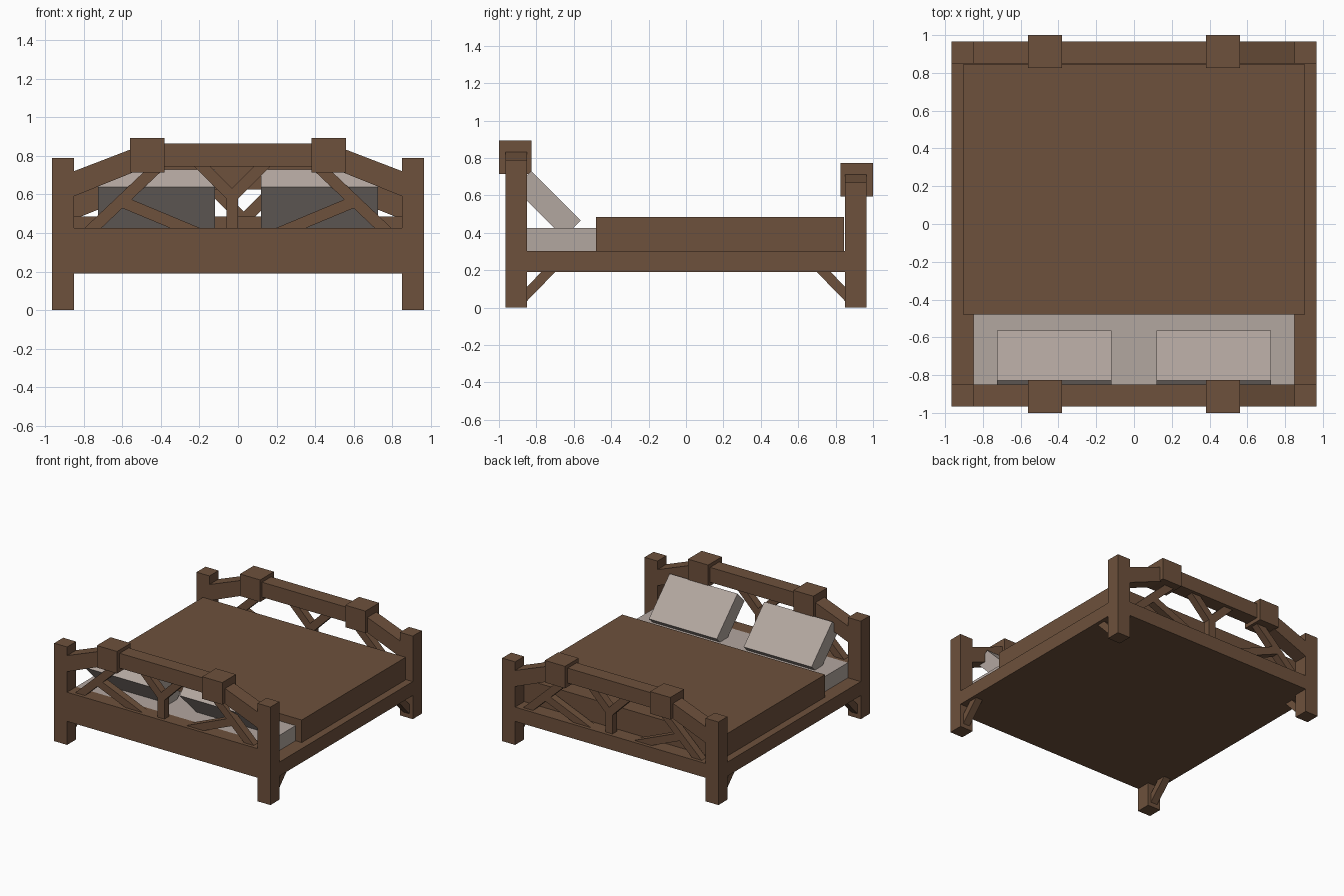
import bpy, math
from mathutils import Matrix, Vector

cube = bpy.data.objects.get("Cube")
if cube:
    bpy.data.objects.remove(cube, do_unlink=True)


def material(name, rgb):
    m = bpy.data.materials.new(name)
    m.use_nodes = True
    m.diffuse_color = (*rgb, 1)
    m.node_tree.nodes["Principled BSDF"].inputs["Base Color"].default_value = (*rgb, 1)
    return m


wood = material("brown wood", (0.155, 0.082, 0.045))
linen = material("pale linen", (0.45, 0.385, 0.35))


def prism(name, profile, y0, y1, mat, turn=1):
    """Extrude an xz profile from y0 to y1; turn=-1 spins it half a turn about z."""
    n = len(profile)
    verts = [(x * turn, y * turn, z) for y in (y0, y1) for x, z in profile]
    faces = [list(range(n)), list(range(2 * n - 1, n - 1, -1))]
    faces += [[i, i + n, (i + 1) % n + n, (i + 1) % n] for i in range(n)]
    mesh = bpy.data.meshes.new(name)
    mesh.from_pydata(verts, [], faces)
    mesh.materials.append(mat)
    ob = bpy.data.objects.new(name, mesh)
    bpy.context.collection.objects.link(ob)
    return ob


def box(name, x, y, z, mat, turn=1):
    profile = [(x[0], z[0]), (x[1], z[0]), (x[1], z[1]), (x[0], z[1])]
    return prism(name, profile, *y, mat, turn)


def bar(name, a, b, turn, width=0.06):
    """Square timber from a to b in the plane of a bed end."""
    a, b = Vector(a), Vector(b)
    side = (b - a).normalized().orthogonal() * width / 2
    corners = [a + side, a - side, b - side, b + side]
    return prism(name, corners, -MID - width / 2, -MID + width / 2, wood, turn)


OUT, IN = 0.965, 0.85
MID = (OUT + IN) / 2
BASE, DECK = 0.19, 0.303


def bed_end(label, drop, turn):
    depth = (-OUT, -IN)
    box(label + "_apron", (-IN, IN), depth, (BASE, 0.425 - drop), wood, turn)
    box(label + "_top_rail", (-0.39, 0.39), depth, (0.745 - drop, 0.865 - drop), wood, turn)
    # central forked support
    c = -0.03
    bar(label + "_fork_stem", (c, 0.41 - drop), (c, 0.6 - drop), turn)
    for s, side in ((-1, "_right"), (1, "_left")):
        # posts, joint blocks and sloping rails
        box(label + side + "_post", sorted((s * IN, s * OUT)), depth, (0, 0.79 - drop), wood, turn)
        box(label + side + "_joint_block", sorted((s * 0.38, s * 0.56)), (-1, -0.825),
            (0.715 - drop, 0.893 - drop), wood, turn)
        slope = [(0.55, 0.712), (0.86, 0.587), (0.86, 0.717), (0.55, 0.836)]
        prism(label + side + "_sloping_rail", [(s * x, z - drop) for x, z in slope], *depth, wood, turn)
        # lattice of branching timbers
        bar(label + side + "_fork_arm", (c, 0.59 - drop), (c + s * 0.18, 0.77 - drop), turn)
        bar(label + side + "_brace", (s * 0.79, 0.39 - drop), (s * 0.42, 0.74 - drop), turn)
        bar(label + side + "_branch", (s * 0.6, 0.562 - drop), (s * 0.2, 0.395 - drop), turn)
        # knee brace under the side rail
        knee = [(-IN - 0.01, 0.025), (-0.69, 0.2), (-0.765, 0.2), (-IN - 0.01, 0.1)]
        ob = prism(label + side + "_knee_brace", knee, -0.03, 0.03, wood)
        ob.data.transform(Matrix.Rotation(math.radians(90 * turn), 4, "Z"))
        ob.data.transform(Matrix.Translation((s * turn * MID, 0, 0)))


bed_end("headboard", 0, 1)
bed_end("footboard", 0.12, -1)

# frame and bedding
box("bed_frame", (-OUT, OUT), (-IN, IN), (BASE, DECK), wood)
box("mattress", (-IN, IN), (-IN, -0.47), (DECK, 0.425), linen)
box("blanket", (-0.905, 0.905), (-0.48, 0.845), (DECK, 0.485), wood)

# leaning pillows
for s, side in ((-1, "right"), (1, "left")):
    pillow = box(side + "_pillow", (-0.303, 0.303), (-0.187, 0.187), (-0.064, 0.064), linen)
    pillow.rotation_euler.x = math.radians(-45)
    pillow.location = (s * 0.423, -0.741, 0.553)

# consistent outward normals
import bmesh
for ob in bpy.context.collection.objects:
    if ob.type == "MESH" and ob.data.materials and ob.data.materials[0] in (wood, linen):
        bm = bmesh.new()
        bm.from_mesh(ob.data)
        bmesh.ops.recalc_face_normals(bm, faces=bm.faces)
        bm.to_mesh(ob.data)
        bm.free()
